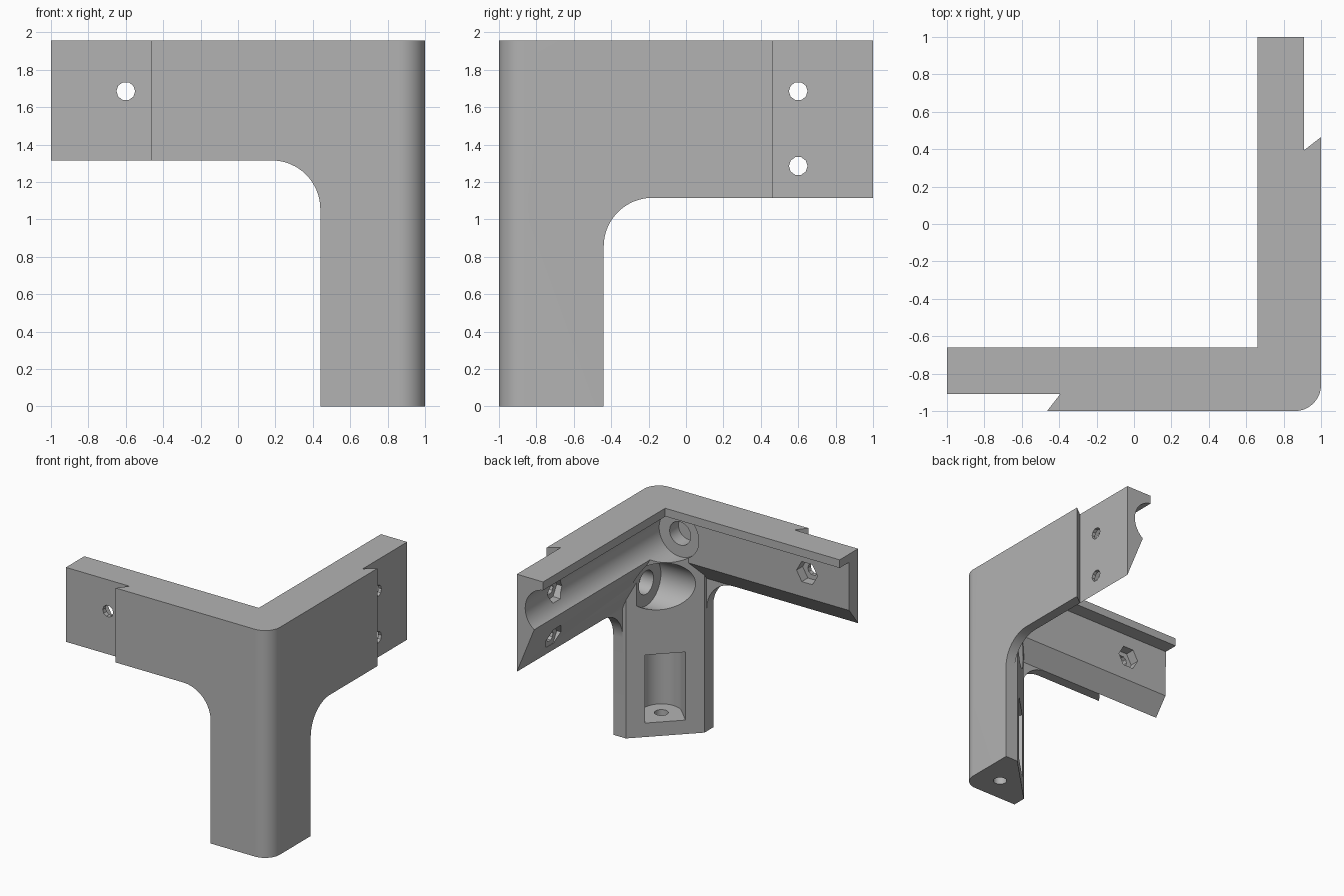
import bpy, bmesh, math

old = bpy.data.objects.get("Cube")
if old:
    bpy.data.objects.remove(old, do_unlink=True)

grey = bpy.data.materials.new("plain grey")
grey.use_nodes = True
grey.diffuse_color = (0.45, 0.45, 0.45, 1)
grey.node_tree.nodes["Principled BSDF"].inputs["Base Color"].default_value = (0.45, 0.45, 0.45, 1)


def prism(name, axis, points, lo, hi):
    """Extrude a 2D outline along an axis: X uses (y, z), Y uses (x, z), Z uses (x, y)."""
    place = {"X": lambda a, b, t: (t, a, b),
             "Y": lambda a, b, t: (a, t, b),
             "Z": lambda a, b, t: (a, b, t)}[axis]
    bm = bmesh.new()
    low = [bm.verts.new(place(a, b, lo)) for a, b in points]
    high = [bm.verts.new(place(a, b, hi)) for a, b in points]
    bm.faces.new(low)
    bm.faces.new(high)
    n = len(points)
    for i in range(n):
        j = (i + 1) % n
        bm.faces.new((low[i], low[j], high[j], high[i]))
    bmesh.ops.recalc_face_normals(bm, faces=bm.faces)
    mesh = bpy.data.meshes.new(name)
    bm.to_mesh(mesh)
    bm.free()
    mesh.materials.append(grey)
    obj = bpy.data.objects.new(name, mesh)
    bpy.context.collection.objects.link(obj)
    return obj


def arc(cx, cy, r, start, end, n):
    return [(cx + r * math.cos(math.radians(start + (end - start) * i / n)),
             cy + r * math.sin(math.radians(start + (end - start) * i / n)))
            for i in range(n + 1)]


def rod(name, axis, centre, r, lo, hi, sides=48):
    return prism(name, axis, arc(*centre, r, 0, 360, sides)[:-1], lo, hi)


def combine(body, tool, operation):
    """Apply one boolean and discard the tool."""
    mod = body.modifiers.new("boolean", "BOOLEAN")
    mod.operation = operation
    mod.solver = "EXACT"
    mod.object = tool
    bpy.context.view_layer.update()
    result = bpy.data.meshes.new_from_object(
        body.evaluated_get(bpy.context.evaluated_depsgraph_get()))
    body.modifiers.clear()
    body.data = result
    bpy.data.objects.remove(tool, do_unlink=True)


TOP = 1.955

# Leg with a diagonal inner face
bracket = prism("corner_bracket", "Z",
                [(1, -1), (1, -.44), (.88, -.44), (.44, -.88), (.44, -1)], 0, TOP)

solids = [
    # Front arm with an overhanging top lip and a bevelled lower edge
    prism("front_arm", "X", [(-1, TOP), (-.66, TOP), (-.66, 1.885), (-.785, 1.885),
                             (-.79, 1.47), (-.91, 1.315), (-1, 1.315)], -1, 1),
    # Side arm, deeper and later grooved by the tube bore
    prism("side_arm", "Y", [(1, TOP), (.66, TOP), (.66, 1.8), (.745, 1.52),
                            (.91, 1.115), (1, 1.115)], -1, 1),
    # Curved gussets between the arms and the leg
    prism("front_gusset", "Y", arc(.18, 1.055, .26, 90, 0, 16)
          + [(.5, 1.055), (.5, 1.4), (.18, 1.4)], -1, -.91),
    prism("side_gusset", "X", arc(-.18, .855, .26, 90, 180, 16)
          + [(-.5, .855), (-.5, 1.2), (-.18, 1.2)], .91, 1),
]
for part in solids:
    combine(bracket, part, "UNION")

# Dovetail notch outline on the front arm; the side arm mirrors it diagonally
notch = [(-1.1, -.91), (-.395, -.91), (-.465, -1), (-.543, -1.1), (-1.1, -1.1)]

cutters = [
    # Rounded outer corner
    prism("corner_round", "Z", arc(.86, -.86, .14, 0, -90, 12)
          + [(.86, -1.1), (1.1, -1.1), (1.1, -.86)], -.1, 2.1),
    prism("front_notch", "Z", notch, 1, 2.1),
    prism("side_notch", "Z", [(-y, -x) for x, y in notch], 1, 2.1),
    # Crossing tube bores with smaller end recesses
    rod("side_bore", "Y", (.63, 1.685), .2, -.82, 1.1),
    rod("side_bore_end", "Y", (.63, 1.685), .1, -.94, -.7, 32),
    rod("front_bore", "X", (-.63, 1.285), .2, -1.1, .82),
    rod("front_bore_end", "X", (-.63, 1.285), .1, .7, .94, 32),
    # Leg pocket: round back opening through the diagonal face
    prism("leg_pocket", "Z", arc(.78, -.78, .16, -135, 45, 20)
          + [(.78 + .113 - .3, -.78 + .113 + .3), (.78 - .113 - .3, -.78 - .113 + .3)],
          .12, .705),
    rod("leg_screw_hole", "Z", (.78, -.78), .055, -.1, .3, 16),
    # Front arm bolt hole and nut recess
    rod("front_bolt", "Y", (-.6, 1.685), .05, -1.1, -.6, 10),
    rod("front_nut", "Y", (-.6, 1.685), .1, -.87, -.6, 6),
]
# Side arm bolt holes and nut recesses
for z in (1.285, 1.685):
    cutters.append(rod("side_bolt", "X", (.6, z), .05, .5, 1.1, 10))
    cutters.append(rod("side_nut", "X", (.6, z), .1, .5, .88, 6))
for part in cutters:
    combine(bracket, part, "DIFFERENCE")

# Single grey finish, sharp edges kept
bracket.data.materials.clear()
bracket.data.materials.append(grey)
for face in bracket.data.polygons:
    face.material_index = 0
bpy.ops.object.select_all(action="DESELECT")
bracket.select_set(True)
bpy.context.view_layer.objects.active = bracket
bpy.ops.object.shade_smooth_by_angle(angle=math.radians(30))
